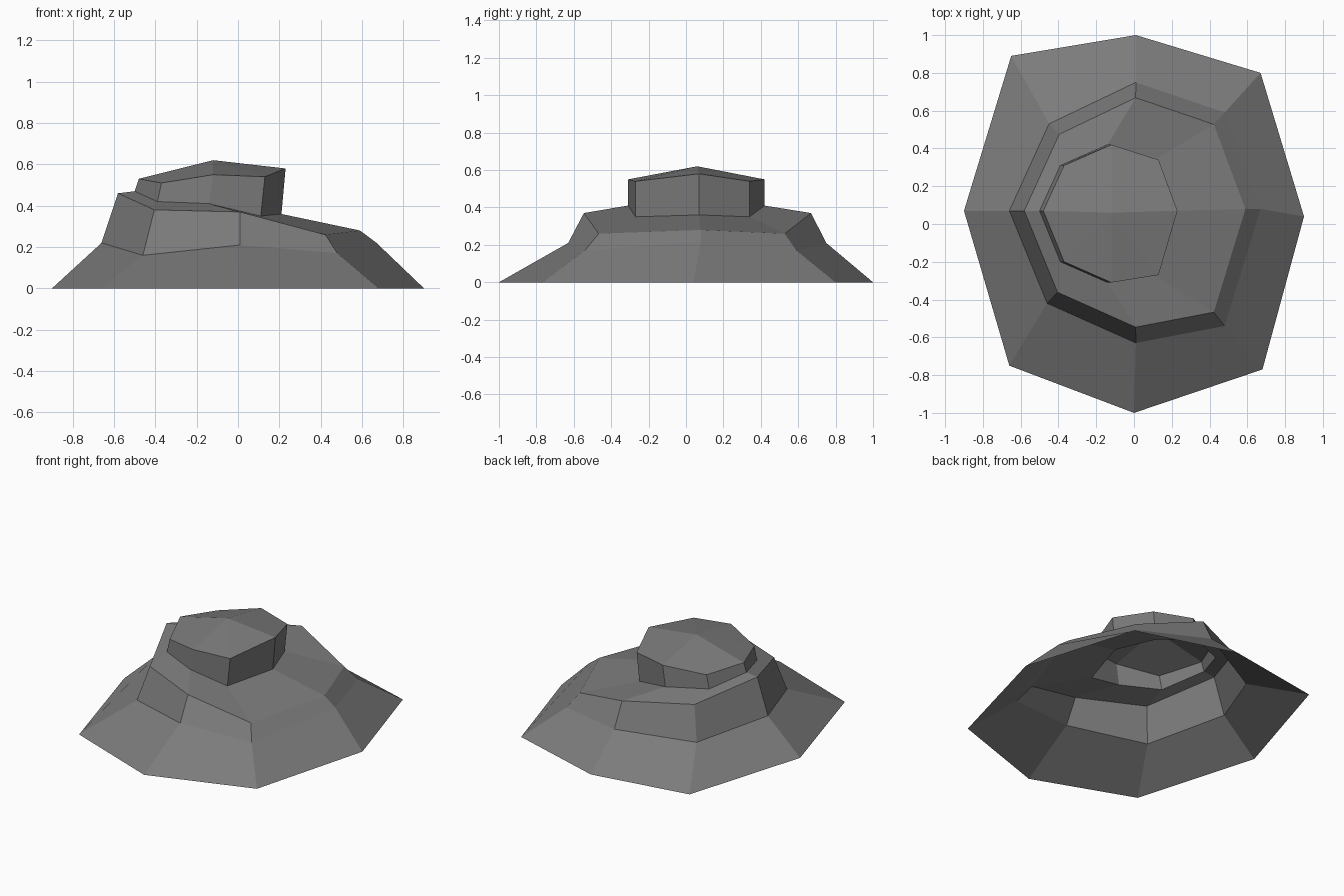
import bpy
import bmesh

default_cube = bpy.data.objects.get("Cube")
if default_cube:
    bpy.data.objects.remove(default_cube, do_unlink=True)


def make_material(name, colour):
    material = bpy.data.materials.new(name)
    material.use_nodes = True
    material.diffuse_color = colour
    shader = material.node_tree.nodes["Principled BSDF"]
    shader.inputs["Base Color"].default_value = colour
    shader.inputs["Roughness"].default_value = 0.9
    return material


def scaled(outline, centre, factor):
    """Shrink an outline towards a centre point."""
    return [tuple(c + (p - c) * factor for p, c in zip(point, centre)) for point in outline]


def shifted(outline, offset):
    """Slide an outline sideways."""
    return [tuple(p + o for p, o in zip(point, offset)) for point in outline]


def add_ring(bm, outline, heights):
    """Heights run from -x to +x and are the same on the front and back halves."""
    mirrored = heights + heights[-2:0:-1]
    return [bm.verts.new((x, y, z)) for (x, y), z in zip(outline, mirrored)]


def bridge(bm, lower, upper):
    """Join two rings with a band of quads facing outward."""
    count = len(lower)
    for i in range(count):
        j = (i + 1) % count
        bm.faces.new((lower[i], upper[i], upper[j], lower[j]))


def cap(bm, ring, apex_position):
    """Close a ring with a fan of triangles meeting at an apex."""
    apex = bm.verts.new(apex_position)
    for i, corner in enumerate(ring):
        bm.faces.new((corner, apex, ring[(i + 1) % len(ring)]))


# Eight-sided outlines, clockwise from the -x corner
ground = [(-.9, .07), (-.65, .89), (.01, 1), (.67, .8),
          (.9, .04), (.68, -.77), (0, -1), (-.66, -.75)]
ledge = [(-.66, .07), (-.45, .53), (.01, .75), (.48, .59),
         (.67, .08), (.48, -.54), (.01, -.63), (-.46, -.42)]
crown = [(-.48, .07), (-.37, .31), (-.12, .42), (.13, .34),
         (.23, .07), (.13, -.27), (-.12, -.31), (-.37, -.2)]

# Outline and corner heights of each level, from the ground upward
levels = [
    (ground, [0, 0, 0, 0, 0]),
    (ledge, [.22, .16, .21, .17, .22]),
    (scaled(ledge, (0, .07), .88), [.46, .38, .37, .26, .28]),
    (shifted(crown, (-.02, 0)), [.47, .42, .41, .35, .36]),
    (crown, [.53, .51, .55, .54, .58]),
]

# Stepped rock, open underneath
bm = bmesh.new()
rings = [add_ring(bm, outline, heights) for outline, heights in levels]
for lower, upper in zip(rings, rings[1:]):
    bridge(bm, lower, upper)
cap(bm, rings[-1], (-.12, .06, .62))

mesh = bpy.data.meshes.new("stepped_rock")
bm.to_mesh(mesh)
bm.free()
mesh.materials.append(make_material("stone grey", (.2, .2, .2, 1)))
rock = bpy.data.objects.new("stepped_rock", mesh)
bpy.context.collection.objects.link(rock)
